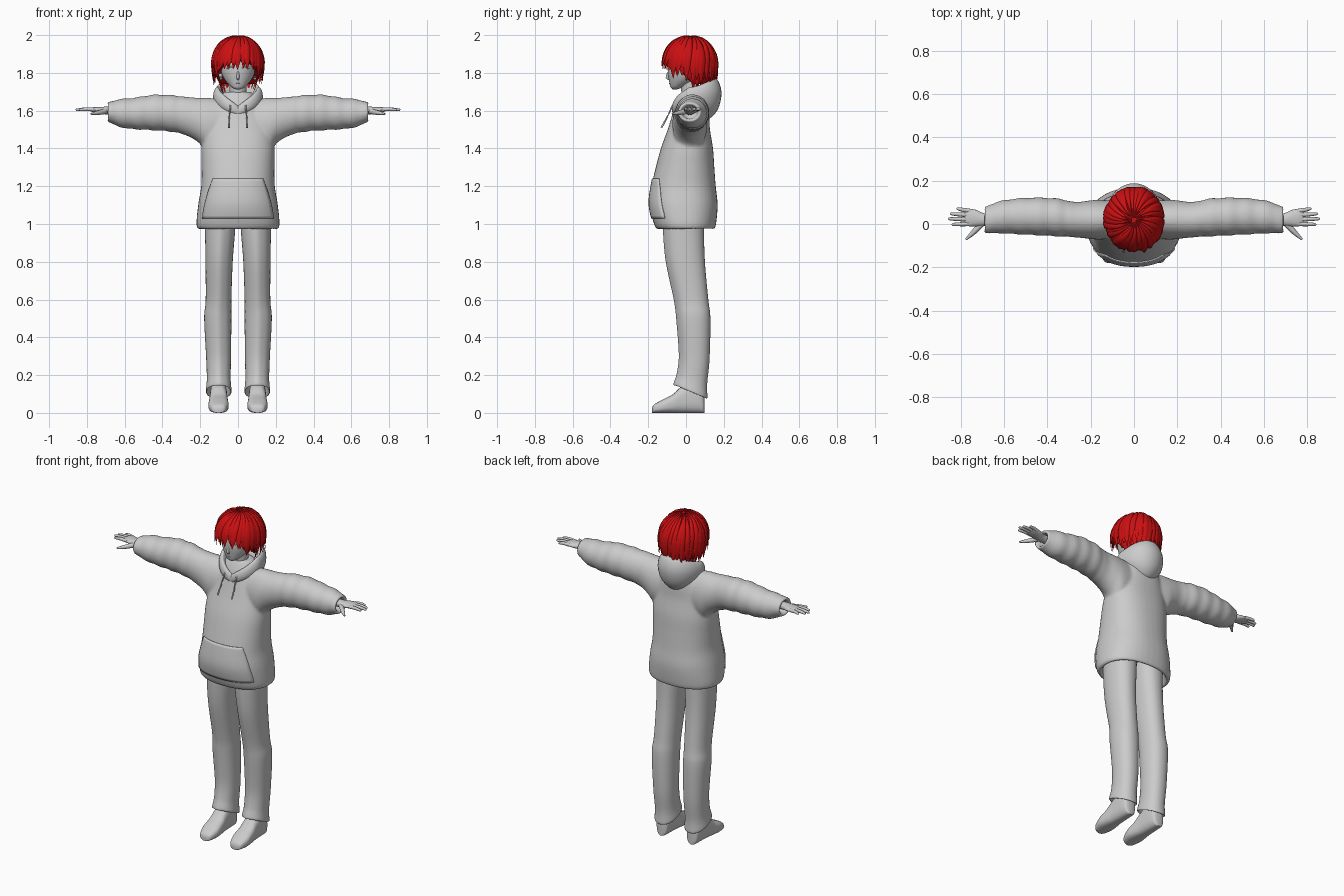
import bpy, math, random
from mathutils import Vector as V

if "Cube" in bpy.data.objects:
    bpy.data.objects.remove(bpy.data.objects["Cube"])

random.seed(4)


def material(name, rgb):
    m = bpy.data.materials.new(name)
    m.diffuse_color = (*rgb, 1)
    m.use_nodes = True
    m.node_tree.nodes["Principled BSDF"].inputs["Base Color"].default_value = m.diffuse_color
    return m


GREY = material("light grey", (0.6, 0.6, 0.6))
RED = material("red", (0.6, 0.005, 0.006))


def dense(rows, k=6):
    """Smooth curve through rows of numbers."""
    out = []
    for i in range(len(rows) - 1):
        p0, p1, p2, p3 = (rows[max(0, min(len(rows) - 1, i + d))] for d in (-1, 0, 1, 2))
        for j in range(k):
            t = j / k
            out.append([0.5 * (2 * b + (c - a) * t + (2 * a - 5 * b + 4 * c - d) * t * t
                               + (3 * b - a - 3 * c + d) * t ** 3)
                        for a, b, c, d in zip(p0, p1, p2, p3)])
    return out + [list(rows[-1])]


def ring(c, u, v, n=32, e=2.0):
    """Superellipse around c with half axes u and v."""
    c, u, v, pts = V(c), V(u), V(v), []
    for i in range(n):
        a = 2 * math.pi * i / n
        x, y = math.cos(a), math.sin(a)
        pts.append(c + u * math.copysign(abs(x) ** (2 / e), x)
                   + v * math.copysign(abs(y) ** (2 / e), y))
    return pts


def tube(pts, radii, n=10, k=4):
    rows = dense([(*p, r) for p, r in zip(pts, radii)], k)
    cs, shell = [V(r[:3]) for r in rows], []
    for i, c in enumerate(cs):
        t = (cs[min(i + 1, len(cs) - 1)] - cs[max(i - 1, 0)]).normalized()
        u = t.cross(V((0, 0, 1)) if abs(t.z) < 0.9 else V((0, 1, 0))).normalized()
        shell.append(ring(c, u * rows[i][3], t.cross(u) * rows[i][3], n))
    return shell


def build(name, shells, mat, mirror=False, caps=True, angle=45):
    """Skin each list of rings into one object."""
    import bmesh
    if mirror:
        shells = shells + [[[V((-p.x, p.y, p.z)) for p in r] for r in s] for s in shells]
    bm = bmesh.new()
    for s in shells:
        vs = [[bm.verts.new(p) for p in r] for r in s]
        n = len(vs[0])
        for a, b in zip(vs, vs[1:]):
            for i in range(n):
                bm.faces.new((a[i], a[(i + 1) % n], b[(i + 1) % n], b[i]))
        if caps:
            bm.faces.new(vs[0])
            bm.faces.new(vs[-1])
    bmesh.ops.recalc_face_normals(bm, faces=bm.faces)
    me = bpy.data.meshes.new(name)
    bm.to_mesh(me)
    bm.free()
    for p in me.polygons:
        p.use_smooth = True
    me.set_sharp_from_angle(angle=math.radians(angle))
    me.materials.append(mat)
    ob = bpy.data.objects.new(name, me)
    bpy.context.collection.objects.link(ob)
    return ob


def stack(rows, e=2.0, k=6):
    """Horizontal rings from (z, cy, rx, ry)."""
    return [ring((0, cy, z), (rx, 0, 0), (0, ry, 0), 40, e) for z, cy, rx, ry in dense(rows, k)]


# Hoodie: body and sleeves fused, with hollow hem and cuffs
torso = stack([(1.06, 0, .17, .12), (.99, 0, .19, .132), (.972, 0, .207, .148), (1.0, -.005, .22, .164),
               (1.1, -.0125, .211, .18), (1.2, -.0125, .195, .17), (1.3, -.005, .193, .155),
               (1.4, .005, .193, .138), (1.5, .015, .18, .112), (1.58, .025, .15, .097),
               (1.65, .03, .11, .08), (1.70, .03, .07, .055)], 2.3)
sleeve = []
for x, cy, cz, ry, rz in dense([
        (.08, .02, 1.52, .085, .14), (.16, .02, 1.525, .092, .143), (.21, .02, 1.55, .088, .118),
        (.27, .02, 1.57, .082, .103), (.35, .03, 1.585, .087, .097), (.45, .035, 1.59, .087, .094),
        (.55, .035, 1.585, .082, .083), (.63, .03, 1.587, .073, .073), (.675, .02, 1.592, .064, .056),
        (.692, .02, 1.592, .06, .052), (.685, .02, 1.592, .045, .038), (.64, .02, 1.592, .04, .034)], 8):
    f = 1 + (.025 * math.sin(x * 75) if .3 < x < .66 else 0)
    sleeve.append(ring((x, cy, cz), (0, ry * f, 0), (0, 0, rz * f)))
left_sleeve = [[V((-p.x, p.y, p.z)) for p in r] for r in sleeve]
hoodie = build("hoodie", [torso, sleeve, left_sleeve], GREY)
rm = hoodie.modifiers.new("fuse", 'REMESH')
rm.mode, rm.voxel_size, rm.use_smooth_shade = 'VOXEL', 0.008, True
sm = hoodie.modifiers.new("soften", 'SMOOTH')
sm.factor, sm.iterations = 0.5, 6

# Front pocket projected onto the hoodie
nx, nz, verts, faces = 20, 14, [], []
for j in range(nz + 1):
    t = j / nz
    half = .185 - .055 * t ** 1.5
    verts += [(half * (2 * i / nx - 1), -.4, 1.03 + .21 * t) for i in range(nx + 1)]
for j in range(nz):
    for i in range(nx):
        a = j * (nx + 1) + i
        faces.append((a, a + 1, a + nx + 2, a + nx + 1))
me = bpy.data.meshes.new("front_pocket")
me.from_pydata(verts, [], faces)
me.shade_smooth()
me.materials.append(GREY)
pocket = bpy.data.objects.new("front_pocket", me)
bpy.context.collection.objects.link(pocket)
sw = pocket.modifiers.new("wrap", 'SHRINKWRAP')
sw.target, sw.wrap_method, sw.use_project_y = hoodie, 'PROJECT', True
sw.wrap_mode, sw.offset = 'ABOVE_SURFACE', 0.006
so = pocket.modifiers.new("thickness", 'SOLIDIFY')
so.thickness, so.offset = 0.008, -1

# Hood lying on the back: profile (radius, z) at front, side and back
FRONT = [(.05, 1.58), (.06, 1.61), (.078, 1.625), (.09, 1.61), (.088, 1.58), (.06, 1.55)]
SIDE = [(.06, 1.60), (.085, 1.68), (.108, 1.725), (.128, 1.70), (.128, 1.65), (.09, 1.59)]
BACK = [(.04, 1.62), (.075, 1.69), (.132, 1.775), (.168, 1.70), (.145, 1.60), (.08, 1.55)]
hood = []
for i in range(49):
    a = 2 * math.pi * i / 48
    b = min(a, 2 * math.pi - a)
    if b < math.pi / 2:
        w = b / (math.pi / 2)
        prof = [(p[0] + (q[0] - p[0]) * w, p[1] + (q[1] - p[1]) * w) for p, q in zip(FRONT, SIDE)]
    else:
        w = math.cos(b) ** 2
        prof = [(p[0] + (q[0] - p[0]) * w, p[1] + (q[1] - p[1]) * w) for p, q in zip(SIDE, BACK)]
    prof = dense(prof + prof[:1], 4)[:-1]
    hood.append([V((r * math.sin(a), .02 - r * math.cos(a), z)) for r, z in prof])
build("hood", [hood], GREY, caps=False, angle=60)
build("drawstring", [tube([(.04, -.07, 1.63), (.045, -.098, 1.57), (.048, -.13, 1.51)],
                          [.004, .004, .005], 8)], GREY, True)

# Trousers with a front crease and slanted hem
leg = []
for z, cx, cy, rx, ry in dense([
        (1.1, .095, -.01, .085, .105), (.97, .095, -.01, .08, .105), (.8, .1, 0, .072, .1),
        (.6, .103, .03, .068, .088), (.5, .107, .042, .072, .087), (.3, .103, .047, .066, .078),
        (.18, .102, .035, .063, .077), (.118, .102, .027, .068, .086), (.122, .102, .027, .06, .075),
        (.2, .102, .03, .045, .055)]):
    r = ring((cx, cy, z), (rx, 0, 0), (0, ry, 0), 40, 2.2)
    w = max(0, min(1, (.35 - z) / .2))
    for p in r:
        d = p.y - cy
        p.y -= .007 * max(0, -d / ry) ** 30
        p.z -= .42 * d * w
    leg.append(r)
build("trouser_leg", [leg], GREY, True)

# Shoes
shoe = [ring((.103, y, h / 2), (w, 0, 0), (0, 0, h / 2), 32, 2.7) for y, w, h in dense([
    (-.18, .018, .025), (-.168, .038, .045), (-.12, .053, .072), (-.07, .051, .098), (-.03, .047, .135),
    (.02, .045, .165), (.065, .042, .165), (.09, .034, .12), (.097, .018, .09)])]
build("shoe", [shoe], GREY, True)

# Hands
palm = [ring((x, cy, cz), (0, ry, 0), (0, 0, rz), 20) for x, cy, cz, ry, rz in dense([
    (.63, .02, 1.598, .025, .022), (.69, .02, 1.6, .029, .021), (.73, .027, 1.603, .038, .017),
    (.765, .03, 1.605, .04, .013), (.785, .03, 1.605, .034, .007)])]
hand = [palm, tube([(.7, .005, 1.597), (.74, -.037, 1.589), (.777, -.072, 1.583)], [.015, .012, .005])]
for base, tip, x in ((0, -.002, .842), (.021, .024, .859), (.041, .047, .85), (.06, .07, .82)):
    hand.append(tube([(.755, base, 1.605), ((.755 + x) / 2, (base + tip) / 2, 1.608), (x - .008, tip, 1.605),
                      (x, tip, 1.604)], [.01, .0095, .007, .003]))
build("hand", hand, GREY, True)

# Head, neck and face
build("head", [stack([(1.713, -.058, .012, .012), (1.725, -.048, .036, .034), (1.76, -.02, .068, .07),
                      (1.80, 0, .088, .096), (1.85, .015, .098, .112), (1.90, .018, .1, .115),
                      (1.95, .02, .085, .095), (1.975, .02, .045, .05)])], GREY)
build("neck", [stack([(1.58, .03, .06, .055), (1.66, .025, .046, .046), (1.78, .015, .047, .05)])], GREY)
build("nose", [tube([(0, -.09, 1.81), (0, -.1, 1.778), (0, -.084, 1.763)], [.004, .008, .004])], GREY)
build("mouth", [tube([(-.014, -.083, 1.745), (0, -.087, 1.743), (.014, -.083, 1.745)], [.001, .003, .001])], GREY)
build("eyelid", [tube([(.018, -.093, 1.823), (.038, -.089, 1.832), (.06, -.073, 1.822)], [.002, .004, .002]),
                 tube([(.024, -.088, 1.797), (.038, -.083, 1.794), (.054, -.071, 1.8)], [.001, .002, .001])],
      GREY, True)
build("ear", [tube([(.088, .005, 1.765), (.097, .015, 1.795), (.098, .02, 1.825)], [.008, .014, .009])], GREY, True)

# Hair: scalp cap, open over the face
cap = []
for j in range(25):
    t, r = j / 24, []
    for i in range(48):
        a = 2 * math.pi * i / 48
        low = 1.87 - .13 * min(1, max(0, (.75 - math.cos(a)) / .9))
        z = 1.988 + (low - 1.988) * t ** 1.6
        f = math.sqrt(max(.001, 1 - ((z - 1.845) / .145) ** 2))
        r.append(V((.125 * f * math.sin(a), .02 - .138 * f * math.cos(a), z)))
    cap.append(r)
build("hair_cap", [cap], RED, angle=60)


def lock(a, end, width, scale, swirl, flick):
    """One tapered strand from the crown down to height end."""
    arc, rings = .235, []
    total = arc + 1.84 - end
    for i in range(13):
        u = i / 12
        s = .012 + u * (total - .012)
        phi = min(s / arc, 1) * math.pi / 2
        z = 1.84 + .154 * scale * math.cos(phi) - max(0, s - arc)
        f = scale * math.sin(phi) * (1 - 9 * max(0, s - arc) ** 2) + flick * max(0, u - .75)
        b = a + swirl * (1 - u) ** 2
        c = V((.135 * f * math.sin(b), .02 - .146 * f * math.cos(b), z))
        out = V((math.sin(b) * math.sin(phi), -math.cos(b) * math.sin(phi), math.cos(phi)))
        w = width * math.sin(math.pi * u ** 1.35) + .0012
        rings.append(ring(c, V((math.cos(b), math.sin(b), 0)) * w,
                          out * (.001 + .008 * math.sin(math.pi * min(u * 1.1, 1)) ** .7), 8))
    return rings


# Hair strands in two layers, short at the fringe and long at the sides and nape
strands = []
for count, scale, width in ((34, 1.0, .02), (30, .94, .022)):
    for i in range(count):
        a = 2 * math.pi * (i + random.uniform(-.2, .2)) / count
        b = abs((a + math.pi) % (2 * math.pi) - math.pi)
        end = 1.835 if b < .8 else 1.79 if b < 1.4 else 1.755 if b < 2.2 else 1.745
        strands.append(lock(a, end + random.uniform(-.022, .018), width * random.uniform(.85, 1.2),
                            scale + random.uniform(-.01, .025), random.uniform(.1, .5),
                            random.uniform(-.1, .3)))
for a in (1.75, 1.95, 2.2, 2.5, 2.8):
    for s in (-1, 1):
        strands.append(lock(s * a, 1.69 + random.uniform(-.01, .03), .016, .82, .1, -.2))
build("hair_strands", strands, RED, angle=60)
